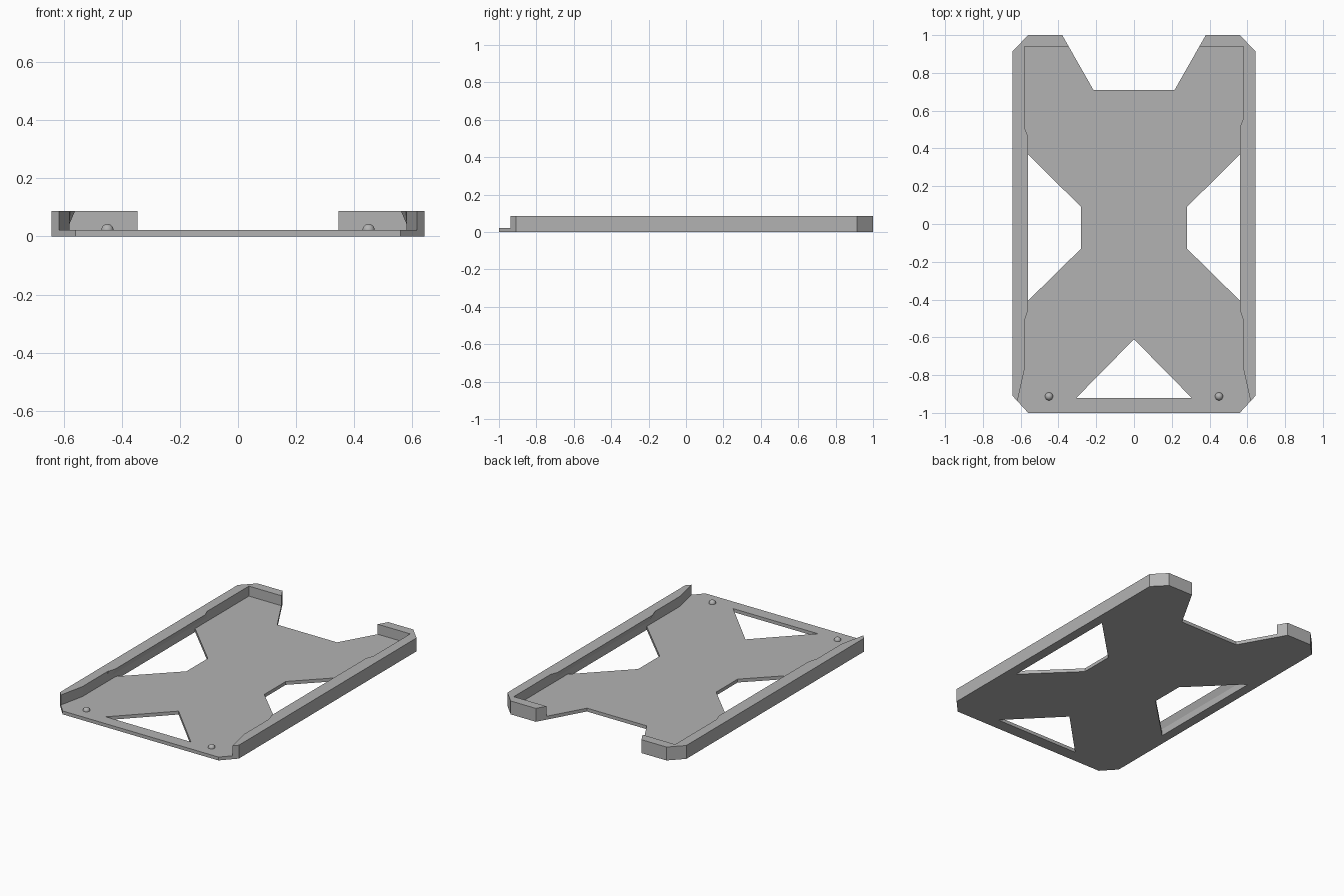
import bpy
import bmesh
from mathutils import Vector

cube = bpy.data.objects.get("Cube")
if cube:
    bpy.data.objects.remove(cube)

FLOOR = 0.022    # thickness of the base plate
TOP = 0.087      # top of the rim

grey = bpy.data.materials.new("light_grey")
grey.use_nodes = True
colour = (0.45, 0.45, 0.45, 1)
grey.diffuse_color = colour
grey.node_tree.nodes["Principled BSDF"].inputs["Base Color"].default_value = colour


def finish(name, bm):
    bmesh.ops.recalc_face_normals(bm, faces=bm.faces)
    mesh = bpy.data.meshes.new(name)
    bm.to_mesh(mesh)
    bm.free()
    mesh.materials.append(grey)
    obj = bpy.data.objects.new(name, mesh)
    bpy.context.collection.objects.link(obj)
    return obj


def slab(name, loops, z0, z1):
    """Fill an outline, with optional inner holes, and raise it to z1."""
    bm = bmesh.new()
    edges = []
    for loop in loops:
        verts = [bm.verts.new((x, y, z0)) for x, y in loop]
        edges += [bm.edges.new((verts[i - 1], verts[i])) for i in range(len(verts))]
    bmesh.ops.triangle_fill(bm, edges=edges, use_beauty=True, normal=(0, 0, 1))
    raised = bmesh.ops.extrude_face_region(bm, geom=bm.faces[:], use_keep_orig=True)
    verts = [v for v in raised["geom"] if isinstance(v, bmesh.types.BMVert)]
    bmesh.ops.translate(bm, verts=verts, vec=Vector((0, 0, z1 - z0)))
    return finish(name, bm)


def mirrored(points, side):
    return [(side * p[0], *p[1:]) for p in points]


# Base plate with a rear notch, two side windows and a front triangle
half = [(0.56, -1), (0.643, -0.91), (0.643, 0.915), (0.56, 1), (0.38, 1), (0.215, 0.71)]
outline = half + mirrored(half, -1)[::-1]
window = [(0.58, -0.425), (0.58, 0.388), (0.28, 0.09), (0.28, -0.13)]
triangle = [(0, -0.61), (0.305, -0.92), (-0.305, -0.92)]
slab("base_plate", [outline, window, mirrored(window, -1), triangle], 0, FLOOR)

rim = [(0.617, -0.938), (0.643, -0.91), (0.643, 0.915), (0.56, 1), (0.38, 1),
       (0.346, 0.94), (0.58, 0.94), (0.58, -0.77)]

for side, label, lip_end in ((1, "left", 0.56), (-1, "right", 0.51)):
    # Raised side rim that wraps round the rear corner
    slab(label + "_rim", [mirrored(rim, side)], FLOOR, TOP)

    # Wedge-shaped retaining lip along the inside of the rim
    bm = bmesh.new()
    rings = []
    for y, reach in ((-0.51, 0.579), (-0.46, 0.562), (lip_end - 0.045, 0.562), (lip_end, 0.579)):
        section = [(0.58, y, 0.045), (0.58, y, TOP), (reach, y, TOP)]
        rings.append([bm.verts.new(p) for p in mirrored(section, side)])
    for a, b in zip(rings, rings[1:]):
        for i in range(3):
            bm.faces.new((a[i - 1], a[i], b[i], b[i - 1]))
    bm.faces.new(rings[0])
    bm.faces.new(rings[-1])
    finish(label + "_lip", bm)

    # Rounded locating bump at the front corner
    bm = bmesh.new()
    bmesh.ops.create_uvsphere(bm, u_segments=24, v_segments=12, radius=0.021)
    bump = finish(label + "_bump", bm)
    bump.location = (side * 0.45, -0.913, FLOOR)
    for poly in bump.data.polygons:
        poly.use_smooth = True
